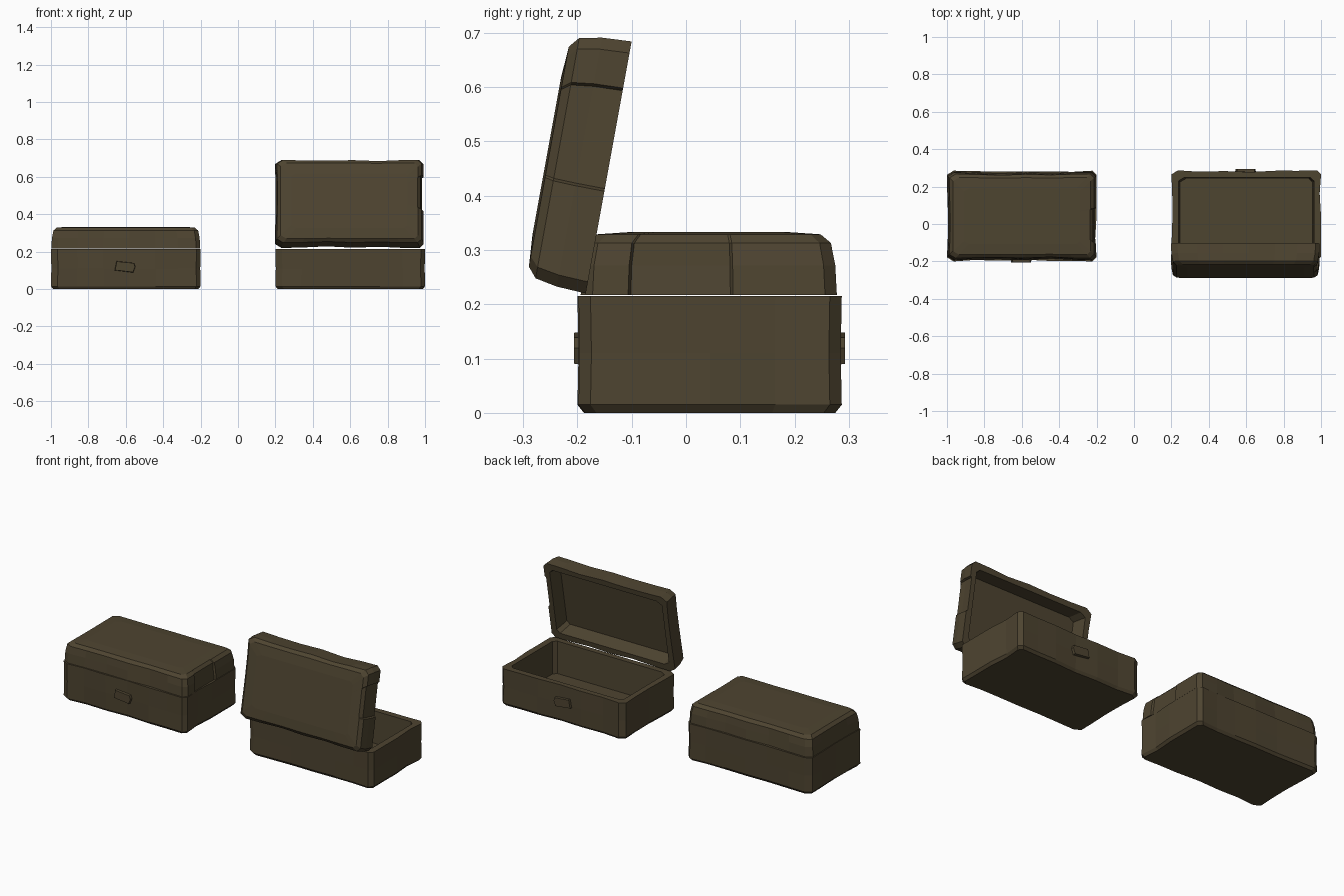
import bpy, bmesh, math, random
from mathutils import Matrix, Vector

if "Cube" in bpy.data.objects:
    bpy.data.objects.remove(bpy.data.objects["Cube"])

mat = bpy.data.materials.new("dark_brown_wood")
mat.diffuse_color = (0.076, 0.058, 0.030, 1)
mat.use_nodes = True
mat.node_tree.nodes["Principled BSDF"].inputs["Base Color"].default_value = mat.diffuse_color
W = 0.4                                  # half width of a chest


def outline(depth, seed, notch):
    """Chamfered rectangle: list of (x, y, wave direction, wave amount)."""
    rng = random.Random(seed)
    h = depth / 2
    pts = []
    c = 0.022

    def side(ts, fn, nrm):
        for t in ts:
            pts.append((*fn(t), *nrm, rng.uniform(0, 0.013)))
    xs = [-0.26, -0.12, 0.02, 0.16, 0.28]
    ys = [-0.13, 0.0, 0.12]
    pts.append((-W + 1.6 * c, -h, 0, 1, 0))
    side(xs, lambda t: (t, -h), (0, 1))
    pts.append((W - c, -h, 0, 1, 0))
    pts.append((W, -h + c, -1, 0, 0))
    if notch:                            # shallow recess in one end
        for y, d in ((-0.045, 0), (-0.04, 0.012), (0.145, 0.012), (0.15, 0)):
            pts.append((W, y, -1, 0, d))
    else:
        side(ys, lambda t: (W, t), (-1, 0))
    pts.append((W, h - c, -1, 0, 0))
    pts.append((W - c, h, 0, -1, 0))
    side(xs[::-1], lambda t: (t, h), (0, -1))
    pts.append((-W + 1.6 * c, h, 0, -1, 0))
    pts.append((-W, h - c, 1, 0, 0))
    side(ys[::-1], lambda t: (-W, t), (1, 0))
    pts.append((-W, -h + c, 1, 0, 0))
    return pts


def finish(name, bm, matrix):
    bm.transform(matrix)
    bmesh.ops.recalc_face_normals(bm, faces=bm.faces)
    me = bpy.data.meshes.new(name)
    bm.to_mesh(me)
    bm.free()
    me.materials.append(mat)
    bpy.context.collection.objects.link(bpy.data.objects.new(name, me))


def shell(name, depth, loops, seed, matrix, notch=False):
    """Loft rings of (inset, height, wave strength) and cap both ends."""
    bm = bmesh.new()
    h = depth / 2
    pts = outline(depth, seed, notch)
    rings = []
    for inset, z, wave in loops:
        ring = []
        for x, y, nx, ny, amt in pts:
            px = x * (1 - inset / W) + nx * amt * wave
            py = y * (1 - inset / h) + ny * amt * wave
            ring.append(bm.verts.new((px, py + h, z)))
        rings.append(ring)
    n = len(pts)
    for a, b in zip(rings, rings[1:]):
        for i in range(n):
            j = (i + 1) % n
            bm.faces.new((a[i], a[j], b[j], b[i]))
    bm.faces.new(rings[0])
    bm.faces.new(rings[-1])
    finish(name, bm, matrix)


def latch(name, matrix, depth):
    """Thin uneven plate on the latch side."""
    bm = bmesh.new()
    shape = [(-0.06, 0.10), (0.04, 0.088), (0.052, 0.12), (0.045, 0.14), (-0.05, 0.15)]
    back = [bm.verts.new((x, depth - 0.012, z)) for x, z in shape]
    front = [bm.verts.new((x * 0.95, depth + 0.006, 0.12 + (z - 0.12) * 0.92)) for x, z in shape]
    for i in range(5):
        j = (i + 1) % 5
        bm.faces.new((back[i], back[j], front[j], front[i]))
    bm.faces.new(front)
    bm.faces.new(back)
    finish(name, bm, matrix)


# Rings from outer bottom, up the wall, over the rim and down to the floor
base_loops = [(0.012, 0, 0.8), (0, 0.015, 1), (0.002, 0.11, 0.5), (0, 0.215, 0.7),
              (0.038, 0.215, 0), (0.045, 0.03, 0)]
# Rings from the lid lining, over the rim and up to the crowned top
lid_loops = [(0.05, 0.08, 0), (0.038, 0, 0), (0.002, 0, 0.7), (0.005, 0.055, 1),
             (0.013, 0.096, 0.5), (0.032, 0.112, 0.2), (0.09, 0.116, 0)]
BD, LD = 0.485, 0.476

# Closed chest, latch at the front
closed = Matrix.Translation((-0.6, 0.285, 0)) @ Matrix.Scale(-1, 4, Vector((0, 1, 0)))
shell("closed_base", BD, base_loops, 3, closed)
latch("closed_latch", closed, BD)
shell("closed_lid", LD, lid_loops, 8,
      Matrix.Translation((0, -0.005, 0.217)) @ closed, True)

# Open chest, hinge at the front and latch at the back
opened = Matrix.Translation((0.6, -0.198, 0))
shell("open_base", BD, base_loops, 3, opened)
latch("open_latch", opened, BD)
shell("open_lid", LD, lid_loops, 8,
      Matrix.Translation((0.595, -0.185, 0.218)) @ Matrix.Rotation(math.radians(79.7), 4, 'X'), True)
